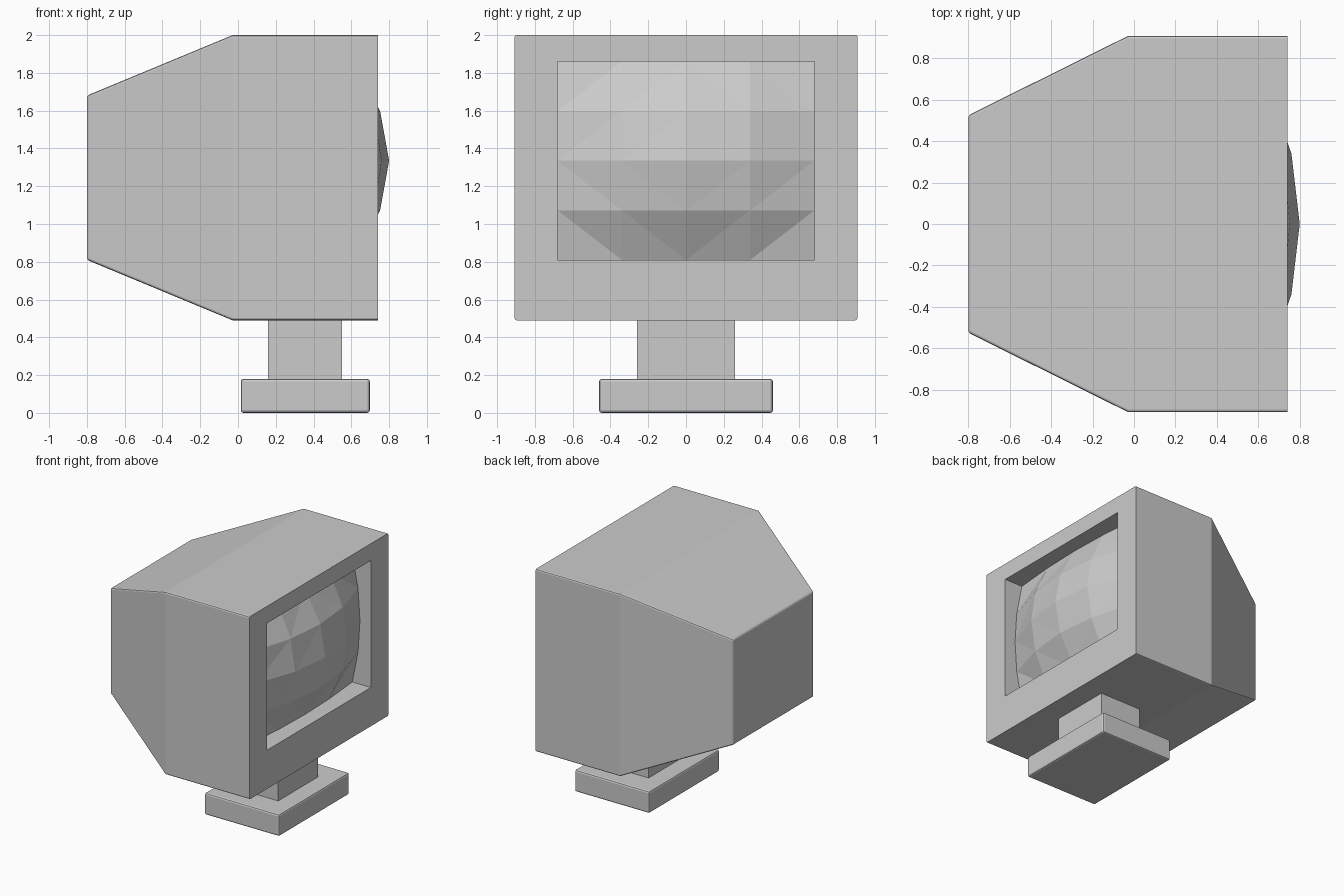
import bpy, bmesh

if "Cube" in bpy.data.objects:
    bpy.data.objects.remove(bpy.data.objects["Cube"])

SCREEN_Y, SCREEN_Z0, SCREEN_Z1 = 0.68, 0.81, 1.86


def finish(name, bm, angle=None):
    bmesh.ops.recalc_face_normals(bm, faces=bm.faces)
    mesh = bpy.data.meshes.new(name)
    bm.to_mesh(mesh)
    bm.free()
    ob = bpy.data.objects.new(name, mesh)
    bpy.context.collection.objects.link(ob)
    return ob


def box(name, x0, x1, half_y, z0, z1, bevel=0.0):
    bm = bmesh.new()
    bmesh.ops.create_cube(bm, size=1)
    for v in bm.verts:
        v.co.x = x1 if v.co.x > 0 else x0
        v.co.y = half_y if v.co.y > 0 else -half_y
        v.co.z = z1 if v.co.z > 0 else z0
    if bevel:
        bmesh.ops.bevel(bm, geom=bm.edges[:], offset=bevel, segments=2,
                        profile=0.5, affect='EDGES')
    return finish(name, bm)


# Housing: rectangular sections from the back to the front, then into the recess
bm = bmesh.new()
sections = [
    (-0.80, 0.525, 0.81, 1.68),
    (-0.03, 0.908, 0.49, 2.00),
    (0.74, 0.908, 0.49, 2.00),
    (0.74, SCREEN_Y, SCREEN_Z0, SCREEN_Z1),
    (0.565, SCREEN_Y, SCREEN_Z0, SCREEN_Z1),
]
rings = [[bm.verts.new((x, y, z)) for y, z in ((-h, a), (h, a), (h, b), (-h, b))]
         for x, h, a, b in sections]
bm.faces.new(rings[0])
for a, b in zip(rings, rings[1:]):
    for i in range(4):
        j = (i + 1) % 4
        bm.faces.new((a[i], a[j], b[j], b[i]))
bmesh.ops.recalc_face_normals(bm, faces=bm.faces)
# Soften the back rim and the long corner edges, keep the front crisp
soft = [bm.edges.get((rings[0][i], rings[0][(i + 1) % 4])) for i in range(4)]
soft += [bm.edges.get((rings[k][i], rings[k + 1][i])) for k in (0, 1) for i in range(4)]
bmesh.ops.bevel(bm, geom=soft, offset=0.012, segments=2, profile=0.5, affect='EDGES')
finish("monitor_housing", bm)

# Bulging faceted screen: 4 x 4 cells, diagonals forming a diamond pattern
bm = bmesh.new()
mid_z, half_z = (SCREEN_Z0 + SCREEN_Z1) / 2, (SCREEN_Z1 - SCREEN_Z0) / 2
grid = {}
for i in range(-2, 3):
    for j in range(-2, 3):
        u, v = i / 2, j / 2
        x = 0.80 - 0.16 * u * u - 0.19 * v * v + 0.12 * u * u * v * v
        grid[i, j] = bm.verts.new((x, u * SCREEN_Y, mid_z + v * half_z))
for i in range(-2, 2):
    for j in range(-2, 2):
        a, b, c, d = grid[i, j], grid[i + 1, j], grid[i + 1, j + 1], grid[i, j + 1]
        if (i + 0.5) * (j + 0.5) > 0:
            tris = ((a, b, d), (b, c, d))
        else:
            tris = ((a, b, c), (a, c, d))
        for t in tris:
            bm.faces.new(t)
screen = finish("screen", bm)
# Open sheet: make sure it faces outwards
if screen.data.polygons[0].normal.x < 0:
    screen.data.flip_normals()

# Stand
box("stand_neck", 0.16, 0.55, 0.26, 0.17, 0.50)
box("stand_base", 0.015, 0.698, 0.46, 0.0, 0.18, bevel=0.014)
